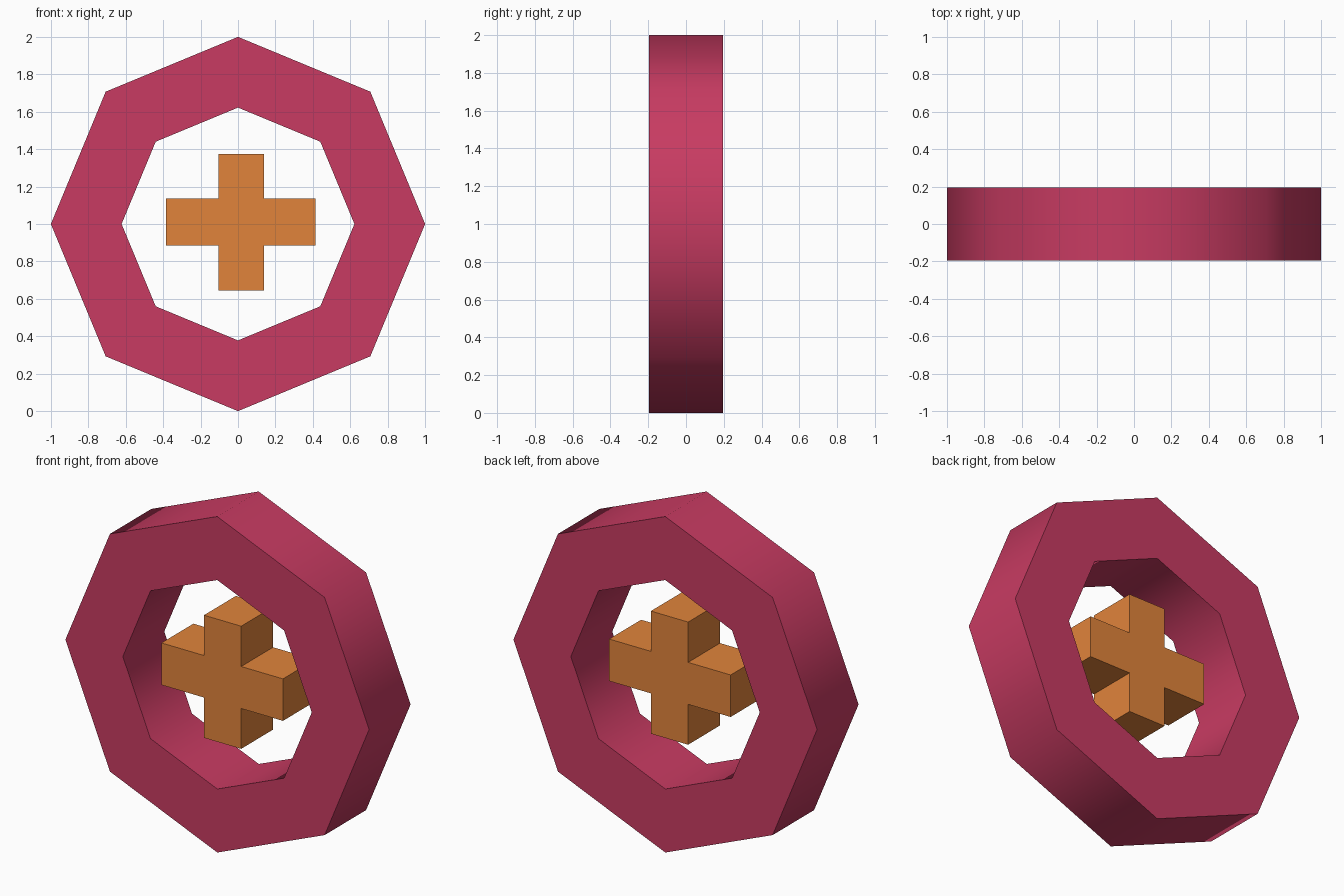
import bpy, bmesh, math

if "Cube" in bpy.data.objects:
    bpy.data.objects.remove(bpy.data.objects["Cube"])


def srgb(r, g, b):
    def lin(c):
        c /= 255
        return c / 12.92 if c <= 0.04045 else ((c + 0.055) / 1.055) ** 2.4
    return (lin(r), lin(g), lin(b), 1.0)


def material(name, rgb):
    m = bpy.data.materials.new(name)
    m.diffuse_color = srgb(*rgb)
    m.use_nodes = True
    m.node_tree.nodes["Principled BSDF"].inputs["Base Color"].default_value = m.diffuse_color
    return m


def finish(bm, name, mat):
    bmesh.ops.recalc_face_normals(bm, faces=bm.faces)
    mesh = bpy.data.meshes.new(name)
    bm.to_mesh(mesh)
    bm.free()
    mesh.materials.append(mat)
    obj = bpy.data.objects.new(name, mesh)
    bpy.context.collection.objects.link(obj)
    return obj


crimson = material("crimson", (200, 59, 98))
orange = material("orange", (225, 132, 59))

# Octagonal ring: rectangular section swept round the y axis
SIDES, OUTER, INNER, HALF = 8, 1.0, 0.622, 0.195
section = [(OUTER, -HALF), (OUTER, HALF), (INNER, HALF), (INNER, -HALF)]
bm = bmesh.new()
rings = []
for i in range(SIDES):
    a = 2 * math.pi * i / SIDES
    rings.append([bm.verts.new((r * math.cos(a), y, 1 + r * math.sin(a)))
                  for r, y in section])
for i in range(SIDES):
    p, q = rings[i], rings[(i + 1) % SIDES]
    for j in range(4):
        k = (j + 1) % 4
        bm.faces.new((p[j], p[k], q[k], q[j]))
ring = finish(bm, "octagon_ring", crimson)
bpy.context.view_layer.objects.active = ring
ring.select_set(True)
bpy.ops.object.shade_smooth_by_angle(angle=math.radians(60))
ring.select_set(False)

# Floating plus: one outline extruded from front to back
x0, x1, x2, x3 = -0.385, -0.105, 0.14, 0.415
z0, z1, z2, z3 = 0.645, 0.885, 1.135, 1.375
outline = [(x1, z0), (x2, z0), (x2, z1), (x3, z1), (x3, z2), (x2, z2),
           (x2, z3), (x1, z3), (x1, z2), (x0, z2), (x0, z1), (x1, z1)]
bm = bmesh.new()
front = bm.faces.new([bm.verts.new((x, -0.17, z)) for x, z in outline])
ext = bmesh.ops.extrude_face_region(bm, geom=[front], use_keep_orig=True)
bmesh.ops.translate(bm, vec=(0, 0.30, 0),
                    verts=[v for v in ext["geom"] if isinstance(v, bmesh.types.BMVert)])
finish(bm, "plus", orange)
